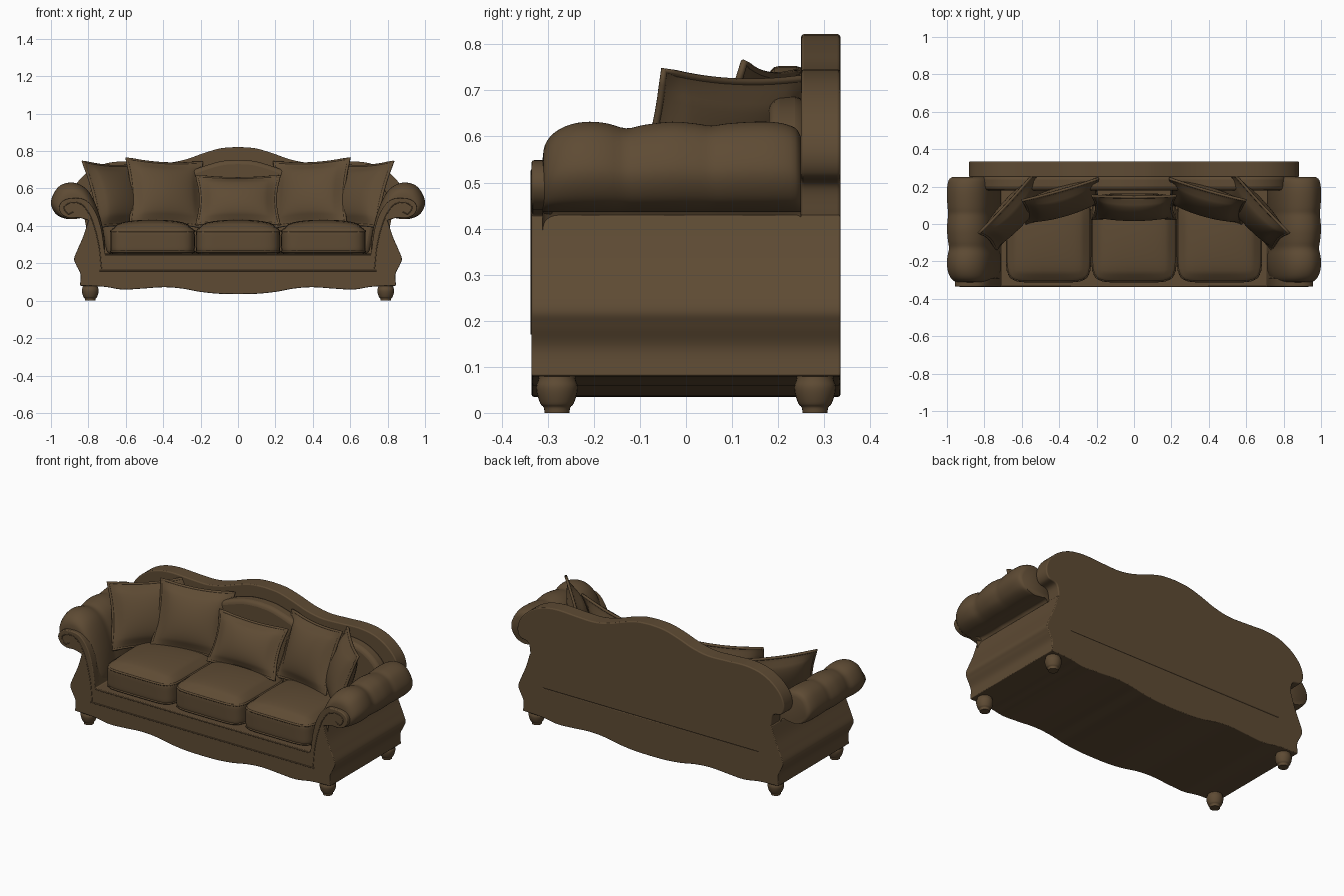
import bpy, bmesh, math
from mathutils import Matrix, Vector

if "Cube" in bpy.data.objects:
    bpy.data.objects.remove(bpy.data.objects["Cube"], do_unlink=True)

COLOR = (0.112, 0.070, 0.034, 1)
mat = bpy.data.materials.new("brown_upholstery")
mat.use_nodes = True
mat.diffuse_color = COLOR
bsdf = mat.node_tree.nodes["Principled BSDF"]
bsdf.inputs["Base Color"].default_value = COLOR
bsdf.inputs["Roughness"].default_value = 0.8


def finish(name, bm, angle=35, bevel=0):
    bmesh.ops.recalc_face_normals(bm, faces=bm.faces)
    me = bpy.data.meshes.new(name)
    bm.to_mesh(me)
    bm.free()
    me.materials.append(mat)
    ob = bpy.data.objects.new(name, me)
    bpy.context.collection.objects.link(ob)
    bpy.ops.object.select_all(action='DESELECT')
    ob.select_set(True)
    bpy.context.view_layer.objects.active = ob
    bpy.ops.object.shade_smooth_by_angle(angle=math.radians(angle))
    if bevel:
        mod = ob.modifiers.new("soft_edge", 'BEVEL')
        mod.width, mod.segments = bevel, 3
        mod.limit_method, mod.angle_limit = 'ANGLE', math.radians(50)
    return ob


def spline(pts, n=6):
    """Smooth open curve through the points."""
    p = [Vector(q) for q in pts]
    p = [2 * p[0] - p[1]] + p + [2 * p[-1] - p[-2]]
    out = []
    for a, b, c, d in zip(p, p[1:], p[2:], p[3:]):
        for i in range(n):
            t = i / n
            out.append(0.5 * (2 * b + (c - a) * t + (2 * a - 5 * b + 4 * c - d) * t * t
                              + (3 * b - a - 3 * c + d) * t ** 3))
    return out + [p[-2]]


def loft(name, rings, angle=35, bevel=0):
    """Skin matching closed rings and cap both ends."""
    bm = bmesh.new()
    loops = [[bm.verts.new(v) for v in r] for r in rings]
    for r, s in zip(loops, loops[1:]):
        for i in range(len(r)):
            j = (i + 1) % len(r)
            bm.faces.new((r[i], r[j], s[j], s[i]))
    bm.faces.new(loops[0])
    bm.faces.new(loops[-1])
    return finish(name, bm, angle, bevel)


def prism(name, outline, y0, y1, bevel=0):
    return loft(name, [[(x, y, z) for x, z in outline] for y in (y0, y1)], bevel=bevel)


def mirrored(half):
    """Close a half outline that runs from centre line to centre line."""
    return half + [Vector((-p[0], p[1])) for p in half[-2:0:-1]]


def tube(name, pts, r, closed=False):
    cu = bpy.data.curves.new(name, 'CURVE')
    cu.dimensions, cu.bevel_depth, cu.bevel_resolution = '3D', r, 2
    sp = cu.splines.new('POLY')
    sp.points.add(len(pts) - 1)
    for q, v in zip(sp.points, pts):
        q.co = (*v, 1)
    sp.use_cyclic_u = closed
    cu.materials.append(mat)
    ob = bpy.data.objects.new(name, cu)
    bpy.context.collection.objects.link(ob)


def block(cuts):
    bm = bmesh.new()
    bmesh.ops.create_cube(bm, size=2)
    bmesh.ops.subdivide_edges(bm, edges=bm.edges, cuts=cuts, use_grid_fill=True)
    return bm


# Base with scalloped skirt and shaped sides
skirt = spline([(0, .035), (.1, .037), (.2, .047), (.3, .065), (.4, .072), (.52, .064),
                (.62, .06), (.72, .075), (.845, .08)])
side = spline([(.845, .08), (.842, .14), (.865, .19), (.876, .225), (.855, .28),
               (.825, .35), (.80, .43)])
deck = [Vector(p) for p in [(.745, .43), (.71, .25), (0, .25)]]
prism("base", mirrored(skirt + side[1:] + deck), -.335, .335, .004)

# Front rail bead lines
for z in (.16, .245):
    w = .74 if z < .2 else .71
    tube("rail_bead", [(-w, -.334, z), (w, -.334, z)], .004)

# Camel back and its inner pad
crest = spline([(0, .822), (.09, .815), (.18, .79), (.28, .755), (.38, .737), (.5, .74),
                (.62, .745), (.72, .73), (.80, .69), (.86, .63), (.882, .565), (.865, .515),
                (.81, .495), (.795, .42)])
prism("back", mirrored(crest + [Vector((.79, .25)), Vector((0, .25))]), .25, .335, .006)
pad = [Vector((p.x * .92, .25 + (p.y - .25) * .88)) for p in crest]
prism("back_pad", mirrored(pad + [Vector((.7, .25)), Vector((0, .25))]), .18, .26, .03)

# Rolled arms: channelled upholstery and scroll fronts
roll = spline([(.72, .25), (.71, .3), (.73, .42), (.77, .535), (.82, .605), (.89, .632),
               (.96, .608), (1.0, .53), (.975, .465), (.915, .437), (.85, .44), (.80, .44),
               (.77, .35)])
puffs = spline([(-.312, .55), (-.306, .74), (-.285, .88), (-.25, .97), (-.21, 1), (-.17, .98),
                (-.13, .925), (-.09, .965), (-.03, 1), (.02, .98), (.055, .955), (.09, .98),
                (.15, 1), (.2, .99), (.237, .93), (.25, .82)], 3)
scroll = spline([(.71, .24), (.73, .38), (.765, .48), (.82, .54), (.895, .547), (.94, .53),
                 (.957, .495), (.94, .46), (.90, .442), (.85, .443), (.80, .43)])
welt = spline([(.73, .17), (.745, .3), (.78, .43), (.83, .51), (.89, .525), (.93, .50),
               (.91, .465), (.88, .475)])
for s, label in ((1, "left"), (-1, "right")):
    rings = [[(s * (.85 + (p.x - .85) * k), y, .44 + (p.y - .44) * (k if p.y > .44 else 1))
              for p in roll] for y, k in puffs]
    loft(label + "_arm_roll", rings, 55)
    prism(label + "_arm_front", [(s * p.x, p.y) for p in scroll] + [(s * .8, .24)],
          -.335, -.29, .005)
    tube(label + "_arm_welt", [(s * p.x, -.334, p.y) for p in welt], .003)


# Seat cushions with piping
def seat_cushion(name, cx, hw):
    bm = block(15)
    hy, hz = .235, .08
    for v in bm.verts:
        x, y, z = v.co
        n = sum(abs(c) ** 7 for c in v.co) ** (1 / 7)
        crown = .035 * max(0, 1 - x * x) ** .6 * max(0, 1 - y * y) ** .6 if z > 0 else 0
        v.co = (cx + x / n * hw, -.075 + y / n * hy, .318 + z / n * hz + crown * z)
    finish(name, bm, 70)
    for z in (.262, .372):
        ring = []
        for i in range(48):
            a = math.tau * i / 48
            c, q = math.cos(a), math.sin(a)
            n = (abs(c) ** 7 + abs(q) ** 7) ** (1 / 7)
            ring.append((cx + c / n * hw * .985, -.075 + q / n * hy * .985, z))
        tube(name + "_piping", ring, .006, True)


seat_cushion("middle_seat_cushion", 0, .226)
seat_cushion("left_seat_cushion", .457, .226)
seat_cushion("right_seat_cushion", -.457, .226)


# Throw pillows with a flat flange and corded edge
def pillow(name, loc, hw, hh, lean, yaw, tilt=0, thick=.06):
    m = (Matrix.Translation(loc) @ Matrix.Rotation(math.radians(yaw), 4, 'Z')
         @ Matrix.Rotation(math.radians(90 - lean), 4, 'X')
         @ Matrix.Rotation(math.radians(tilt), 4, 'Z'))

    def edge(u, v):
        return hw * u * (1 - .1 * (1 - v * v)), hh * v * (1 - .1 * (1 - u * u))

    bm = block(17)
    for p in bm.verts:
        u, v, w = p.co
        fill = max(0, 1 - (u / .9) ** 2) * max(0, 1 - (v / .9) ** 2)
        p.co = m @ Vector((*edge(u, v), w * (.005 + thick * fill ** .5)))
    finish(name, bm, 60)
    ts = [-1 + i / 6 for i in range(12)]
    rim = ([(t, -1) for t in ts] + [(1, t) for t in ts]
           + [(-t, 1) for t in ts] + [(-1, -t) for t in ts])
    tube(name + "_cord", [m @ Vector((*edge(u, v), 0)) for u, v in rim], .008, True)


pillow("middle_pillow", (0, .09, .537), .222, .142, 25, 0, thick=.055)
for s, label in ((1, "left"), (-1, "right")):
    pillow(label + "_inner_pillow", (s * .385, .12, .575), .21, .187, 20, -17 * s, 3 * s)
    pillow(label + "_outer_pillow", (s * .638, .065, .562), .218, .185, 20, -48 * s, 2 * s)

# Turned bun feet
foot = spline([(.027, 0), (.029, .012), (.036, .02), (.043, .04), (.045, .058), (.040, .075),
               (.038, .1)], 4)
for x in (-.79, .79):
    for y in (-.28, .28):
        loft("foot", [[(x + r * math.cos(math.tau * i / 24), y + r * math.sin(math.tau * i / 24), z)
                       for i in range(24)] for r, z in foot], 50)
